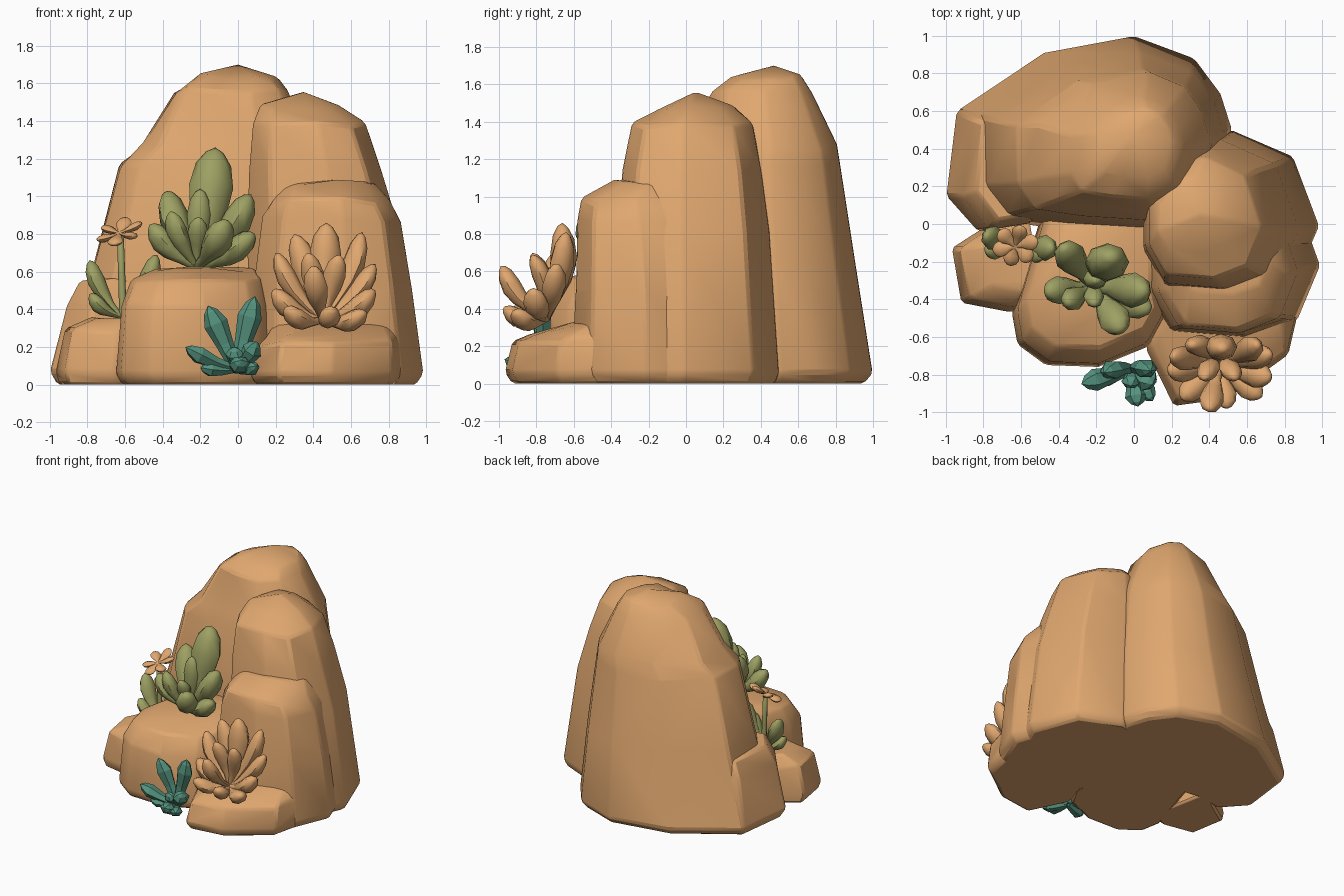
import bpy, bmesh, math, random
from mathutils import Vector

if "Cube" in bpy.data.objects:
    bpy.data.objects.remove(bpy.data.objects["Cube"])
random.seed(4)


def material(name, rgb):
    m = bpy.data.materials.new(name)
    m.diffuse_color = (*rgb, 1)
    m.use_nodes = True
    m.node_tree.nodes["Principled BSDF"].inputs["Base Color"].default_value = m.diffuse_color
    return m


SAND = material("sandstone", (0.74, 0.385, 0.158))
GREEN = material("sage green", (0.34, 0.355, 0.125))
TEAL = material("teal", (0.09, 0.29, 0.21))


def finish(bm, name, mat, angle=None, bevel=0):
    bmesh.ops.recalc_face_normals(bm, faces=bm.faces)
    me = bpy.data.meshes.new(name)
    bm.to_mesh(me)
    bm.free()
    me.materials.append(mat)
    ob = bpy.data.objects.new(name, me)
    bpy.context.collection.objects.link(ob)
    if bevel:
        b = ob.modifiers.new("worn edges", 'BEVEL')
        b.width, b.segments, b.limit_method = bevel, 1, 'ANGLE'
        b.angle_limit = math.radians(25)
    if angle:
        bpy.ops.object.select_all(action='DESELECT')
        ob.select_set(True)
        bpy.context.view_layer.objects.active = ob
        bpy.ops.object.shade_smooth_by_angle(angle=math.radians(angle))
    return ob


def rock(name, outline, levels, apex=None, wobble=0.018):
    """Stack the outline, fitted to each level's (z, x0, x1, y0, y1) bounds."""
    bm = bmesh.new()
    xs, ys = [p[0] for p in outline], [p[1] for p in outline]
    lx, hx, ly, hy = min(xs), max(xs), min(ys), max(ys)
    n, rings = len(outline), []
    for i, (z, x0, x1, y0, y1) in enumerate(levels):
        w = wobble if i > 1 else 0
        rings.append([bm.verts.new((x0 + (x - lx) / (hx - lx) * (x1 - x0),
                                    y0 + (y - ly) / (hy - ly) * (y1 - y0),
                                    z + random.uniform(-w, w))) for x, y in outline])
    bm.faces.new(rings[0])
    for a, b in zip(rings, rings[1:]):
        for i in range(n):
            j = (i + 1) % n
            bm.faces.new((a[i], a[j], b[j], b[i]))
    if apex:
        top = bm.verts.new(apex)
        for i in range(n):
            bm.faces.new((rings[-1][i], rings[-1][(i + 1) % n], top))
    else:
        bm.faces.new(rings[-1])
    return finish(bm, name, SAND, 40, 0.016)


# Rocks
rock("back_rock",
     [(-.94, .6), (-.48, .91), (0, 1), (.32, .88), (.46, .69), (.52, .5), (.4, .1),
      (.05, -.06), (-.45, -.03), (-.8, .02), (-.93, .2)],
     [(0, -.90, .48, -.02, .95), (.06, -.94, .52, -.05, 1), (.62, -.77, .48, -.02, .91),
      (1.16, -.63, .42, .02, .83), (1.27, -.51, .40, .06, .81),
      (1.56, -.34, .27, .13, .68), (1.64, -.2, .21, .24, .62)], (0, .47, 1.7))
rock("side_rock",
     [(-1, .15), (-.945, .6), (-.6, .75), (-.5, .3), (-.55, 0), (-.83, -.04)],
     [(0, -.96, -.5, 0, .72), (.07, -1, -.5, -.04, .75), (.43, -.91, -.5, -.03, .7),
      (.57, -.84, -.5, .02, .66)])
rock("small_front_rock",
     [(-.97, -.13), (-.83, -.04), (-.6, .12), (-.5, -.4), (-.66, -.47), (-.92, -.42)],
     [(0, -.95, -.5, -.45, .12), (.07, -.97, -.5, -.47, .12), (.28, -.92, -.5, -.44, .1),
      (.36, -.78, -.5, -.36, .08)])
rock("middle_rock",
     [(-.66, -.47), (-.63, -.64), (-.48, -.75), (-.2, -.76), (.07, -.65), (.16, -.5),
      (.16, .05), (-.5, .05)],
     [(0, -.62, .16, -.73, .05), (.06, -.65, .17, -.76, .05), (.42, -.62, .15, -.74, .05),
      (.55, -.57, .12, -.66, .05), (.61, -.45, .09, -.45, .05)], (-.2, -.2, .63), .012)
right_plan = [(.52, .5), (.85, .32), (.99, -.15), (.87, -.5), (.6, -.62), (.2, -.58),
              (.06, -.3), (.06, .1), (.25, .42)]
rock("right_rock_lower", right_plan,
     [(0, .08, .95, -.58, .3), (.06, .05, .99, -.61, .32), (.5, .08, .93, -.59, .26),
      (.88, .13, .87, -.58, .2), (.98, .18, .81, -.56, .14), (1.08, .24, .73, -.37, .05)])
rock("right_rock_upper", right_plan,
     [(0, .06, .95, -.38, .48), (.06, .06, .985, -.38, .5), (.8, .05, .875, -.37, .45),
      (1.13, .06, .77, -.34, .41), (1.38, .08, .68, -.29, .36),
      (1.48, .12, .54, -.15, .25)], (.35, .05, 1.56))
rock("front_ledge",
     [(.06, -.66), (.21, -.96), (.5, -.92), (.82, -.69), (.9, -.35), (.15, -.3)],
     [(0, .09, .87, -.93, -.3), (.06, .06, .9, -.97, -.3), (.21, .09, .89, -.93, -.3),
      (.26, .14, .87, -.84, -.3), (.33, .2, .83, -.6, -.3)])


def leaf(bm, base, tip, width, sides=8, flat=0.85, bow=0.3,
         profile=((0, .28), (.25, .45), (.48, .84), (.68, 1), (.86, .8), (.96, .4))):
    """Plump teardrop swept from base to tip, sagging outward along its length."""
    base, tip = Vector(base), Vector(tip)
    axis = tip - base
    d = axis.normalized()
    ref = Vector((0, 0, 1)) if abs(d.z) < .9 else Vector((0, -1, 0))
    u = d.cross(ref).normalized()
    v = u.cross(d)
    rings = []
    for t, r in profile:
        c = base + axis * t - v * math.sin(math.pi * t) * width * bow
        rings.append([bm.verts.new(c + (u * math.cos(a) + v * math.sin(a) * flat) * r * width / 2)
                      for a in (2 * math.pi * k / sides for k in range(sides))])
    end = bm.verts.new(tip)
    bm.faces.new(rings[0])
    for i in range(sides):
        j = (i + 1) % sides
        for a, b in zip(rings, rings[1:]):
            bm.faces.new((a[i], a[j], b[j], b[i]))
        bm.faces.new((rings[-1][i], rings[-1][j], end))


def plant(name, mat, base, tips, angle=50, **kw):
    bm = bmesh.new()
    for x, y, z, w in tips:
        leaf(bm, base, (x, y, z), w, **kw)
    return finish(bm, name, mat, angle)


# Large green succulent on the middle rock
plant("green_tall_leaf", GREEN, (-.19, -.3, .62), [(-.12, -.17, 1.26, .235)], bow=.05)
plant("green_succulent", GREEN, (-.22, -.33, .62), [
    (-.38, -.12, 1.03, .17), (.07, -.36, 1.01, .19), (-.2, -.3, 1.04, .13),
    (-.47, -.36, .85, .15), (-.36, -.42, .92, .13), (-.06, -.57, .87, .17),
    (.09, -.46, .8, .16), (-.21, -.43, .89, .11)], bow=.15)

# Small green plant with a flower on a stem
plant("flower_leaves", GREEN, (-.62, -.12, .36), [
    (-.79, -.06, .66, .13), (-.43, -.13, .69, .14), (-.79, -.14, .48, .11),
    (-.48, -.17, .6, .1)], flat=.75, bow=.2)
plant("flower_stem", GREEN, (-.61, -.12, .34), [(-.625, -.12, .8, .04)], flat=1, bow=0,
      profile=((0, 1), (.5, .95), (.95, .9)))
petals = []
for k in range(6):
    a = k * math.pi / 3 + .25
    dx, dy = .125 * math.cos(a), .11 * math.sin(a)
    petals.append((-.63 + dx, -.115 + dy, .815 + .25 * dx + .6 * dy, .085))
plant("flower_petals", SAND, (-.63, -.115, .805), petals, flat=.5, bow=.05)

# Sandy rosette on the front ledge
plant("sandy_succulent", SAND, (.45, -.75, .34), [
    (.47, -.66, .86, .17), (.3, -.64, .8, .14), (.66, -.64, .81, .14),
    (.2, -.7, .7, .13), (.73, -.69, .64, .13), (.18, -.78, .5, .14),
    (.73, -.82, .5, .14), (.37, -.82, .7, .12), (.54, -.82, .69, .12),
    (.25, -.93, .4, .13), (.68, -.92, .38, .13), (.4, -.99, .63, .13),
    (.5, -.98, .4, .12)], bow=.25)

# Teal spiky plant at the foot of the rocks
plant("teal_succulent", TEAL, (-.01, -.77, .08), [
    (.09, -.78, .47, .13), (-.16, -.79, .42, .13), (-.28, -.85, .2, .12),
    (-.2, -.83, .09, .1), (.1, -.85, .23, .13), (.02, -.97, .13, .12),
    (.1, -.94, .1, .1), (-.02, -.86, .2, .1)],
    angle=None, sides=6, flat=.8, bow=.1,
    profile=((0, .45), (.4, .72), (.72, 1), (.9, .6)))
